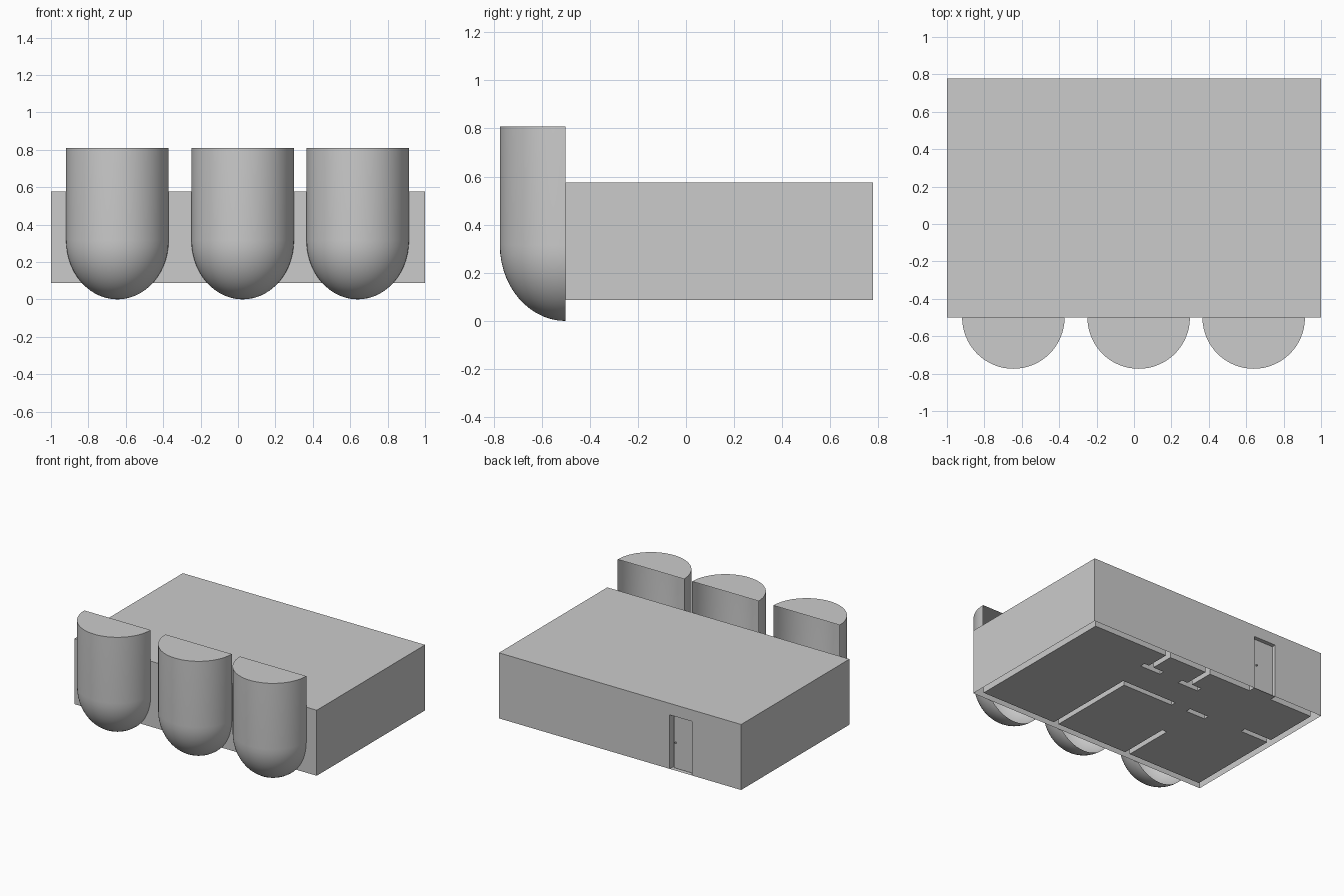
import bpy, bmesh, math
from mathutils import Vector

if "Cube" in bpy.data.objects:
    bpy.data.objects.remove(bpy.data.objects["Cube"])

FRONT, BACK, BASE, ROOF = -0.5, 0.778, 0.087, 0.576
T = 0.05                                  # outer wall thickness
DX0, DX1, DTOP = -0.595, -0.41, 0.49      # doorway


def add(name, bm):
    me = bpy.data.meshes.new(name)
    bm.to_mesh(me)
    bm.free()
    ob = bpy.data.objects.new(name, me)
    bpy.context.collection.objects.link(ob)
    return ob


def box(name, x0, x1, y0, y1, z0, z1, helper=False):
    bm = bmesh.new()
    bmesh.ops.create_cube(bm, size=1)
    for v in bm.verts:
        v.co = Vector((x0 if v.co.x < 0 else x1,
                       y0 if v.co.y < 0 else y1,
                       z0 if v.co.z < 0 else z1))
    ob = add(name, bm)
    if helper:
        ob.hide_render = True
        ob.hide_set(True)
    return ob


def boolean(ob, other, op):
    m = ob.modifiers.new(other.name, 'BOOLEAN')
    m.operation = op
    m.solver = 'EXACT'
    m.object = other


def bay(name, cx, r=0.274, seam=0.315, top=0.808, n=14):
    # half-round tower, rounded bottom, closed top, open back
    pts = [(r * math.sin(a), seam * (1 - math.cos(a)))
           for a in (i / n * math.pi / 2 for i in range(n + 1))]
    pts += [(r, top), (0, top)]
    bm = bmesh.new()
    vs = [bm.verts.new((x, 0, z)) for x, z in pts]
    es = [bm.edges.new(p) for p in zip(vs, vs[1:])]
    bmesh.ops.spin(bm, geom=vs + es, cent=(0, 0, 0), axis=(0, 0, 1),
                   angle=-math.pi, steps=32)
    bmesh.ops.remove_doubles(bm, verts=bm.verts, dist=1e-5)
    bmesh.ops.recalc_face_normals(bm, faces=bm.faces)
    if sum(f.normal.z * f.calc_area() for f in bm.faces
           if f.calc_center_median().z > top - 0.001) < 0:
        bmesh.ops.reverse_faces(bm, faces=bm.faces)
    ob = add(name, bm)
    ob.location = (cx, FRONT, 0)
    bpy.ops.object.select_all(action='DESELECT')
    ob.select_set(True)
    bpy.context.view_layer.objects.active = ob
    bpy.ops.object.shade_smooth_by_angle(angle=math.radians(30))


# Outer walls and roof as one skin, notched for the doorway
bm = bmesh.new()
ring = [(-1, FRONT), (1, FRONT), (1, BACK), (-1, BACK)]
lo = [bm.verts.new((x, y, BASE)) for x, y in ring]
hi = [bm.verts.new((x, y, ROOF)) for x, y in ring]
door = [bm.verts.new((x, BACK, z)) for x, z in
        ((DX1, BASE), (DX1, DTOP), (DX0, DTOP), (DX0, BASE))]
for i in range(3):
    if i != 2:
        bm.faces.new((lo[i], lo[i + 1], hi[i + 1], hi[i]))
bm.faces.new((lo[3], lo[0], hi[0], hi[3]))
bm.faces.new([lo[2]] + door + [lo[3], hi[3], hi[2]])
bm.faces.new(hi)
add("outer_walls_and_roof", bm)

# Rooms: floors and inner wall faces, with hollow slots where the walls stand
rooms = box("rooms", -1 + T, 1 - T, FRONT + T, BACK - T, BASE, ROOF - 0.002)
inner_walls = [  # x0, x1, y0, y1
    (0.29, 0.33, FRONT, 0.28), (-0.13, 0.30, 0.24, 0.28),
    (-0.34, -0.30, FRONT, -0.06), (-0.42, -0.26, 0.24, 0.28),
    (-1.0, -0.72, 0.27, 0.31), (0.29, 0.33, 0.53, BACK),
    (0.20, 0.37, 0.51, 0.55), (-0.06, -0.02, 0.52, BACK),
    (-0.14, 0.03, 0.50, 0.54),
]
for i, (x0, x1, y0, y1) in enumerate(inner_walls):
    boolean(rooms, box(f"wall_slot_{i + 1}", x0, x1, y0, y1, 0, 0.7, True),
            'DIFFERENCE')
boolean(rooms, box("doorway", DX0, DX1, BACK - 2 * T, BACK, BASE, DTOP, True),
        'UNION')

# Apply, then open the doorway to the outside
graph = bpy.context.evaluated_depsgraph_get()
mesh = bpy.data.meshes.new_from_object(rooms.evaluated_get(graph))
rooms.modifiers.clear()
bm = bmesh.new()
bm.from_mesh(mesh)
bmesh.ops.delete(bm, geom=[f for f in bm.faces if
                           all(v.co.y > BACK - 0.001 for v in f.verts)],
                 context='FACES')
# Faces look into the rooms
bmesh.ops.reverse_faces(bm, faces=[f for f in bm.faces if f.normal.z > -0.5])
bm.to_mesh(rooms.data)
bm.free()

# Door leaf and knob
box("door", DX0 + 0.005, -0.43, 0.735, 0.755, BASE + 0.005, DTOP - 0.005)
box("door_knob", -0.452, -0.442, 0.755, 0.765, 0.28, 0.29)

# Three rounded bays on the front
for i, cx in enumerate((-0.645, 0.025, 0.64)):
    bay(f"front_bay_{i + 1}", cx)
